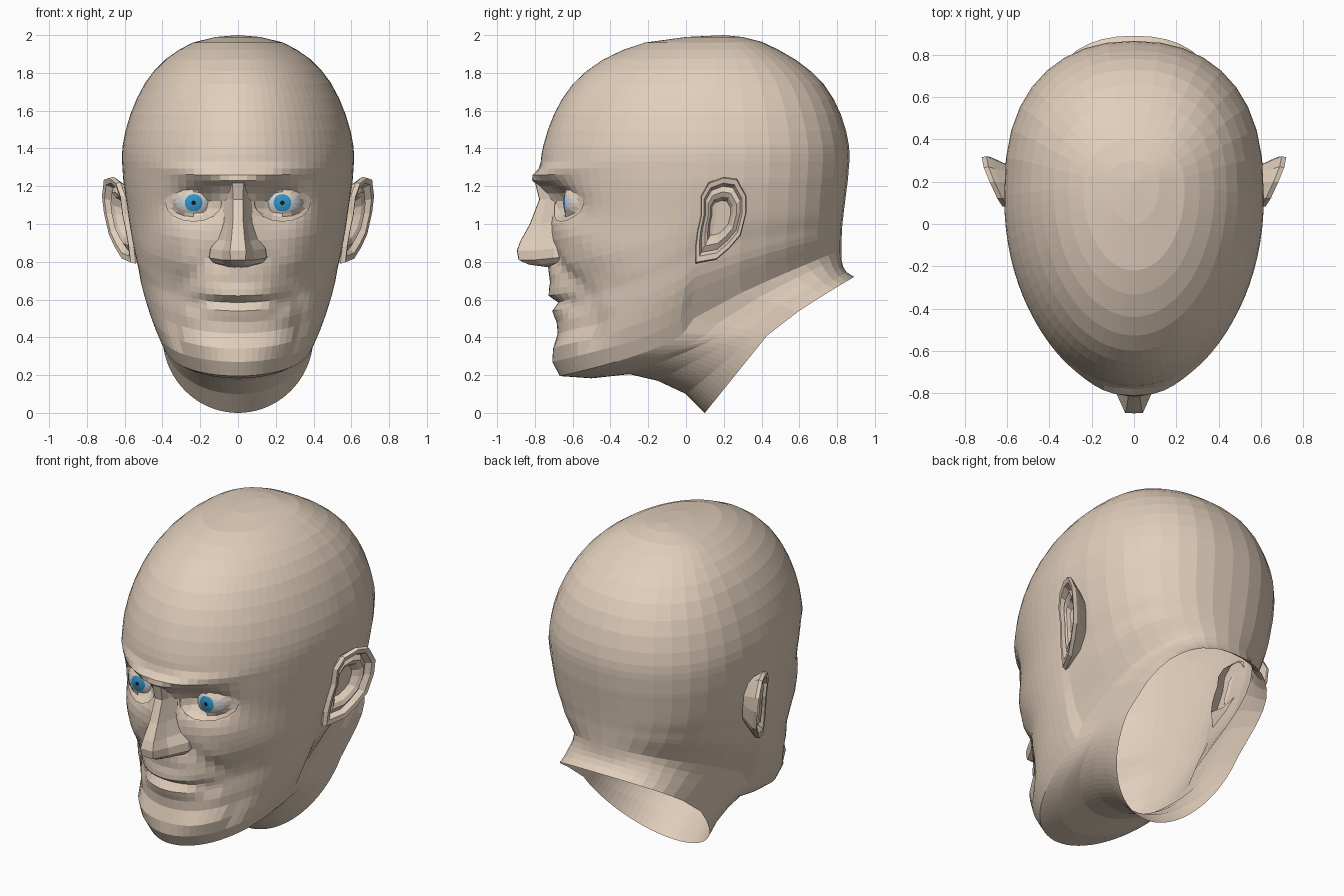
import bpy, bmesh
from math import sin, cos, pi, radians, sqrt, exp, acos
from mathutils import Matrix

if "Cube" in bpy.data.objects:
    bpy.data.objects.remove(bpy.data.objects["Cube"])


def material(name, rgb):
    m = bpy.data.materials.new(name)
    m.diffuse_color = (*rgb, 1)
    m.use_nodes = True
    m.node_tree.nodes["Principled BSDF"].inputs["Base Color"].default_value = m.diffuse_color
    return m


SKIN = material("skin", (0.75, 0.62, 0.50))
WHITE = material("eye_white", (0.62, 0.64, 0.68))
BLUE = material("iris_blue", (0.03, 0.30, 0.58))
BLACK = material("pupil_black", (0.01, 0.01, 0.01))


def finish(name, bm, mats):
    """Turn one half into an object mirrored across x = 0."""
    bmesh.ops.remove_doubles(bm, verts=bm.verts, dist=0.0005)
    bmesh.ops.recalc_face_normals(bm, faces=bm.faces)
    me = bpy.data.meshes.new(name)
    bm.to_mesh(me)
    bm.free()
    for m in mats:
        me.materials.append(m)
    ob = bpy.data.objects.new(name, me)
    bpy.context.collection.objects.link(ob)
    ob.modifiers.new("mirror", 'MIRROR')
    return ob


def loft(name, rows, closed=False, cap=False):
    bm = bmesh.new()
    grid = [[bm.verts.new(p) for p in r] for r in rows]
    n = len(rows[0])
    for a, b in zip(grid, grid[1:]):
        for i in range(n if closed else n - 1):
            j = (i + 1) % n
            bm.faces.new((a[i], a[j], b[j], b[i]))
    if cap:
        c = bm.verts.new([sum(v.co[k] for v in grid[-1]) / n for k in range(3)])
        for i in range(n):
            bm.faces.new((grid[-1][i], grid[-1][(i + 1) % n], c))
    return finish(name, bm, [SKIN])


def sample(table, t):
    """Smooth (Hermite) lookup in rows of (t, value, value, ...)."""
    i = max(k for k in range(len(table) - 1) if table[k][0] <= t)
    a, b = table[i], table[i + 1]
    p, q = table[max(i - 1, 0)], table[min(i + 2, len(table) - 1)]
    h = b[0] - a[0]
    f = (t - a[0]) / h
    out = []
    for k in range(1, len(a)):
        m0 = (b[k] - p[k]) / (b[0] - p[0]) * h
        m1 = (q[k] - a[k]) / (q[0] - a[0]) * h
        out.append((2 * f**3 - 3 * f**2 + 1) * a[k] + (f**3 - 2 * f**2 + f) * m0
                   + (3 * f**2 - 2 * f**3) * b[k] + (f**3 - f**2) * m1)
    return out


def bump(x, z, cx, cz, sx, sz):
    return exp(-((x - cx) / sx) ** 2 - ((z - cz) / sz) ** 2)


def socket(x, z):
    return .11 * bump(x, z, .205, 1.115, .125, .075)


# Head: tilted rings through a front, a side and a back guide curve
FRONT = [(i, *p) for i, p in enumerate([
    (.10, 0), (0, .10), (-.15, .17), (-.30, .205), (-.50, .183), (-.67, .195),
    (-.71, .27), (-.705, .34), (-.68, .42), (-.685, .48), (-.69, .54),
    (-.69, .585), (-.695, .62), (-.71, .69), (-.73, .77), (-.72, .86),
    (-.72, .96), (-.73, 1.04), (-.745, 1.12), (-.76, 1.20), (-.77, 1.26),
    (-.77, 1.33), (-.755, 1.42), (-.70, 1.58), (-.60, 1.74), (-.44, 1.87),
    (-.22, 1.96), (0, 1.99), (.2, 2.0)])]
SIDE = [(0, .40, .43, .41), (2, .40, .32, .44), (4, .395, .16, .47),
        (5, .41, .04, .50), (6, .445, .03, .57), (8, .505, .05, .72), (11, .54, .06, .87),
        (14, .57, .08, 1.0), (18, .60, .1, 1.18), (20, .61, .12, 1.27),
        (22, .61, .13, 1.42), (23, .57, .14, 1.58), (24, .49, .15, 1.75),
        (25, .38, .16, 1.875), (26, .24, .17, 1.96), (27, .12, .19, 1.99),
        (28, 0, .2, 2.0)]
BACK = [(0, .89, .72), (1, .85, .745), (3, .825, .8), (8, .825, .95),
        (14, .835, 1.06), (18, .85, 1.18), (20, .86, 1.27), (22, .862, 1.42),
        (23, .82, 1.58), (24, .73, 1.74), (25, .58, 1.87), (26, .4, 1.965),
        (27, .3, 1.99), (28, .2, 2.0)]
# Roundness of the rings: front height, back plan
CURVE = [(0, 1.0, .6), (3, .8, .62), (5, .52, .64), (8, .65, .68), (14, .75, .72),
         (20, 1.0, .78), (28, 1.0, .85)]
LIPS = [(0, 0), (9, 0), (10, -.018), (11, .014), (12, -.032), (13, -.01), (14, 0), (28, 0)]


def head_point(t, deg):
    a = radians(deg)
    xs, ys, zs = sample(SIDE, t)
    k, kb = sample(CURVE, t)
    s, c = max(sin(a), 0) if deg < 180 else 0, abs(cos(a)) if deg != 90 else 0
    if deg <= 90:
        ye, ze = sample(FRONT, t)
        x, y, z = xs * s, ys + (ye - ys) * c, zs + (ze - zs) * c ** k
    else:
        ye, ze = sample(BACK, t)
        x, y, z = xs * s ** .9, ys + (ye - ys) * c ** kb, zs + (ze - zs) * c ** (kb * .87)
    if deg < 85 and t > 4:
        y += sample(LIPS, t)[0] * max(0, 1 - (x / .22) ** 2)
        y += socket(x, z)
        slant = z - .16 * max(x - .05, 0)
        y -= .055 * bump(x, slant, 0, 1.24, .32, .04)     # brow
        y -= .03 * bump(x, z, .34, .93, .12, .09)         # cheekbone
        y += .03 * bump(x, z, .38, .68, .09, .12)         # cheek hollow
        r = sqrt((x / .33) ** 2 + ((z - .48) / .36) ** 2)
        if z > .38:
            y += .035 * exp(-((r - 1) / .16) ** 2) * min(1, x / .15)    # smile fold
        y += .03 * bump(x, z, .23, .57, .05, .05)         # mouth corner
        y -= .02 * bump(x, z, .2, .36, .12, .06)          # chin side
    return x, y, z


steps = [float(i) for i in range(29)] + [i + .5 for i in range(9, 26)]
angles = [i * 4.5 for i in range(20)] + list(range(90, 181, 10))
loft("head", [[head_point(t, d) for d in angles] for t in sorted(steps)])

# Nose: (z, ridge y, ridge half width, wing half width)
NOSE = [(1.23, -.80, .03, .07), (1.13, -.775, .025, .07), (1.0, -.825, .028, .08),
        (.91, -.875, .036, .105), (.86, -.893, .042, .145), (.81, -.885, .04, .152),
        (.785, -.83, .032, .13), (.77, -.72, .02, .08)]
loft("nose", [[(0, yt - .002, z), (r, yt, z), (r + (w - r) * .4, yt * .5 - .71 * .5, z),
               (w, -.70, z + .01), (w * 1.03, -.60, z + .02)] for z, yt, r, w in NOSE])

# Eyes: faceted balls coloured by angle from the gaze
EX, EY, EZ, ER = .235, -.535, 1.112, .115
bm = bmesh.new()
bmesh.ops.create_uvsphere(bm, u_segments=20, v_segments=30, radius=ER,
                          matrix=Matrix.Translation((EX, EY, EZ)) @ Matrix.Rotation(pi / 2, 4, 'X'))
for f in bm.faces:
    ang = acos(max(-1, min(1, (EY - f.calc_center_median().y) / ER)))
    f.material_index = 2 if ang < radians(6) else 1 if ang < radians(25) else 0
finish("eyes", bm, [WHITE, BLUE, BLACK])


# Eyelids: almond ring from the ball out into the socket
def lid_loop(a, up, down, depth):
    pts = []
    for i in range(16):
        th = 2 * pi * i / 16
        dx, dz = a * cos(th), (up if sin(th) > 0 else down) * sin(th)
        x = EX + dx
        ball = EY - sqrt(max(.119 ** 2 - dx * dx - dz * dz, .001))
        skin = .1 - .85 * sqrt(1 - (x / .6) ** 2) + socket(x, EZ + dz)
        pts.append((x, ball + (skin - ball) * depth, EZ + dz))
    return pts


loft("eyelids", [lid_loop(.104, .046, .044, .0), lid_loop(.116, .058, .056, .05),
                 lid_loop(.132, .074, .074, .7), lid_loop(.15, .09, .10, .97)], closed=True)

# Ears: nested outlines on a plane that leans out to the rear
EAR = [(.05, .88), (.05, .79), (.16, .81), (.23, .87), (.29, .94), (.32, 1.06),
       (.32, 1.15), (.27, 1.24), (.20, 1.25), (.12, 1.22), (.08, 1.15), (.08, 1.05), (.06, .96)]


def ear_loop(scale, lift):
    out = []
    for y, z in EAR:
        y, z = .18 + (y - .18) * scale, 1.04 + (z - 1.04) * scale
        out.append((.60 + .42 * (y - .1) + .12 * (z - 1) + lift, y, z))
    return out


loft("ears", [ear_loop(.65, -.10), ear_loop(.92, -.035), ear_loop(1, -.012), ear_loop(.97, .012),
              ear_loop(.84, .008), ear_loop(.76, -.025), ear_loop(.62, -.008),
              ear_loop(.5, -.02), ear_loop(.4, -.055)], closed=True, cap=True)
